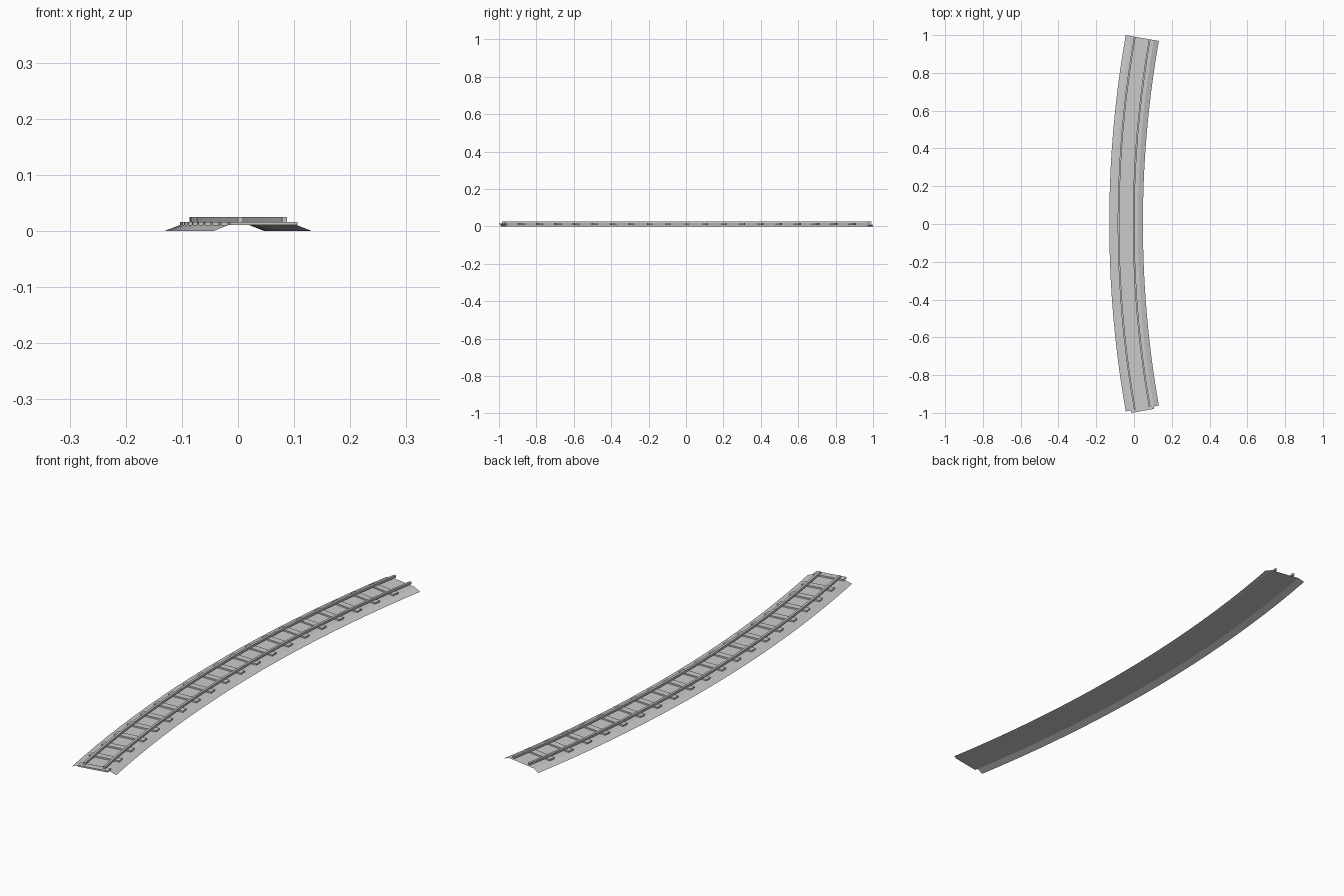
import bpy, bmesh, math
from mathutils import Matrix

if "Cube" in bpy.data.objects:
    bpy.data.objects.remove(bpy.data.objects["Cube"])

R_OUT, R_IN = 5.736, 5.558        # ballast foot radii
CX, CY = 5.605, 0.004             # centre of the curve
HALF = math.radians(10)
SEGS = 20

grey = bpy.data.materials.new("track grey")
grey.diffuse_color = (0.6, 0.6, 0.6, 1)
grey.use_nodes = True
grey.node_tree.nodes["Principled BSDF"].inputs["Base Color"].default_value = grey.diffuse_color


def point(r, a, z):
    return (CX - r * math.cos(a), CY + r * math.sin(a), z)


def finish(bm, name):
    mesh = bpy.data.meshes.new(name)
    bm.to_mesh(mesh)
    bm.free()
    mesh.materials.append(grey)
    obj = bpy.data.objects.new(name, mesh)
    bpy.context.collection.objects.link(obj)


def sweep(name, profile, closed):
    """Carry a (radius, z) profile along the curve."""
    bm = bmesh.new()
    rings = [[bm.verts.new(point(r, -HALF + 2 * HALF * i / SEGS, z)) for r, z in profile]
             for i in range(SEGS + 1)]
    n = len(profile)
    for a, b in zip(rings, rings[1:]):
        for j in range(n if closed else n - 1):
            k = (j + 1) % n
            bm.faces.new((a[j], a[k], b[k], b[j]))
    if closed:
        bm.faces.new(rings[0])
        bm.faces.new(rings[-1])
        bmesh.ops.recalc_face_normals(bm, faces=bm.faces)
    finish(bm, name)


# ballast bed: open shell, hollow underneath and at the ends
sweep("ballast_bed", [(R_OUT, 0), (R_OUT - 0.027, 0.0105),
                      (R_IN + 0.027, 0.0105), (R_IN, 0)], False)

# two rails
for name, r in (("outer_rail", R_OUT - 0.049), ("inner_rail", R_IN + 0.049)):
    w = 0.0045
    sweep(name, [(r + w, 0.0165), (r + w, 0.025), (r - w, 0.025), (r - w, 0.0165)], True)

# sleepers, one per degree, the first straddling the front end
bm = bmesh.new()
for i in range(SEGS):
    a = -HALF + 2 * HALF * i / SEGS
    place = (Matrix.Translation(point((R_OUT + R_IN) / 2, a, 0.0135))
             @ Matrix.Rotation(-a, 4, 'Z') @ Matrix.Diagonal((0.122, 0.026, 0.006, 1)))
    bmesh.ops.create_cube(bm, size=1, matrix=place)
finish(bm, "sleepers")
